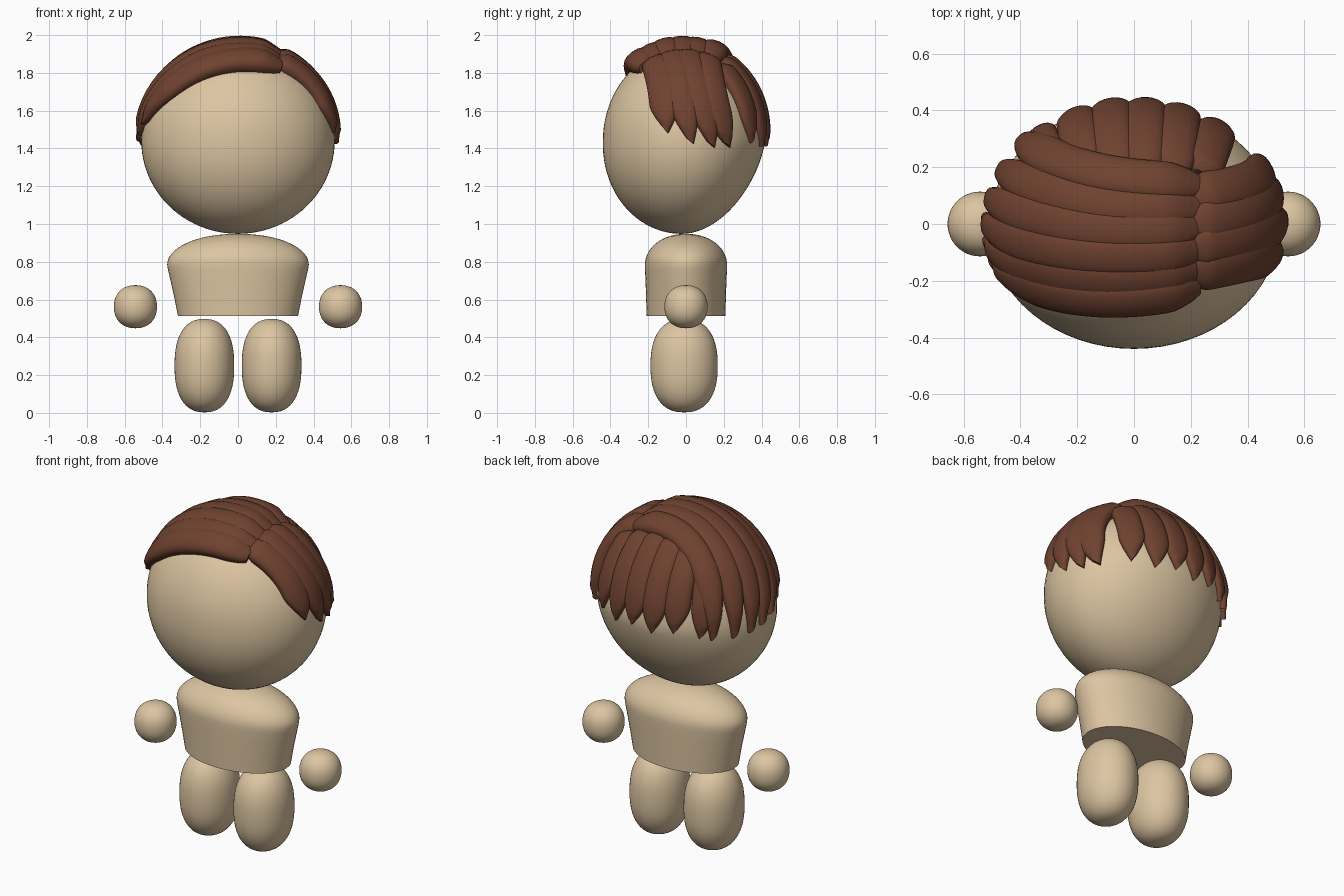
import bpy, bmesh, math
from mathutils import Vector as V

if "Cube" in bpy.data.objects:
    bpy.data.objects.remove(bpy.data.objects["Cube"])

C, R = V((0, -0.01, 1.44)), V((0.512, 0.43, 0.492))


def material(name, rgb):
    m = bpy.data.materials.new(name)
    m.diffuse_color = (*rgb, 1)
    m.use_nodes = True
    m.node_tree.nodes["Principled BSDF"].inputs["Base Color"].default_value = m.diffuse_color
    return m


skin = material("skin", (0.72, 0.56, 0.36))
brown = material("brown_hair", (0.16, 0.055, 0.03))


def from_rings(name, rings, mat):
    """Skin a closed mesh over a list of equal rings."""
    bm = bmesh.new()
    vs = [[bm.verts.new(p) for p in r] for r in rings]
    n = len(vs[0])
    for a, b in zip(vs, vs[1:]):
        for i in range(n):
            bm.faces.new((a[i], a[(i + 1) % n], b[(i + 1) % n], b[i]))
    bm.faces.new(vs[0][::-1])
    bm.faces.new(vs[-1])
    bmesh.ops.recalc_face_normals(bm, faces=bm.faces)
    me = bpy.data.meshes.new(name)
    bm.to_mesh(me)
    bm.free()
    ob = bpy.data.objects.new(name, me)
    bpy.context.collection.objects.link(ob)
    me.materials.append(mat)
    bpy.context.view_layer.objects.active = ob
    bpy.ops.object.select_all(action='DESELECT')
    ob.select_set(True)
    bpy.ops.object.shade_smooth_by_angle(angle=math.radians(50))
    return ob


def blob(name, c, r, power=2.0, seg=48, rows=32):
    """Ellipsoid whose profile gets boxier as power rises."""
    rings = []
    for j in range(rows + 1):
        a = math.pi * (0.003 + 0.994 * j / rows) - math.pi / 2
        w = math.cos(a) ** (2 / power)
        h = math.copysign(abs(math.sin(a)) ** (2 / power), a)
        rings.append([V((c[0] + r[0] * w * math.cos(t), c[1] + r[1] * w * math.sin(t), c[2] + r[2] * h))
                      for t in (2 * math.pi * i / seg for i in range(seg))])
    return from_rings(name, rings, skin)


# Head, with the lower back drawn in towards the neck
head = blob("head", C, R, seg=64, rows=48)
for v in head.data.vertices:
    d = (C.z - v.co.z) / R.z
    if d > 0 and v.co.y > 0:
        v.co.y *= 1 - 0.16 * d
    if d > 0:
        v.co.y -= 0.015 * d

# Legs and hands
for s, side in ((-1, "left"), (1, "right")):
    blob(side + "_leg", (s * 0.178, -0.01, 0.25), (0.158, 0.178, 0.247), 2.4)
    blob(side + "_hand", (s * 0.543, 0, 0.562), (0.114, 0.114, 0.114), 2.2)

# Torso: flared wall closed by a low dome
prof = [(0.318, 0.208, 0.512), (0.335, 0.211, 0.6), (0.355, 0.214, 0.69), (0.371, 0.217, 0.76)]
for k in range(0, 17):
    a = k / 16 * math.pi / 2 * 0.995
    w = math.cos(a) ** 0.95
    prof.append((0.375 * w, 0.217 * w, 0.785 + 0.163 * math.sin(a)))
from_rings("torso", [[V((a * math.cos(t), b * math.sin(t), z)) for t in
                      (2 * math.pi * i / 64 for i in range(64))] for a, b, z in prof], skin)


# Hair: flattened locks that hug the head
def unit(p):
    d = V(p) - C
    return V((d.x / R.x, d.y / R.y, d.z / R.z)).normalized()


def on_head(u):
    u = u.normalized()
    p = C + V((u.x * R.x, u.y * R.y, u.z * R.z))
    n = V((u.x / R.x, u.y / R.y, u.z / R.z)).normalized()
    return p, n


def top(x, y):
    q = max(0, 1 - (x / R.x) ** 2 - ((y - C.y) / R.y) ** 2)
    return (x, y, C.z + R.z * math.sqrt(q))


def side(s, y, z):
    q = max(0, 1 - ((z - C.z) / R.z) ** 2 - ((y - C.y) / R.y) ** 2)
    return (s * R.x * math.sqrt(q), y, z)


def back(x, z):
    q = max(0, 1 - ((z - C.z) / R.z) ** 2 - (x / R.x) ** 2)
    return (x, C.y + R.y * math.sqrt(q), z)


def lock(name, pts, width, thick, skew=0.0, steps=28, seg=20):
    a, b, c = (unit(p) for p in pts)

    def path(t):
        return (a * (2 * (t - 0.5) * (t - 1)) + b * (4 * t * (1 - t)) + c * (2 * t * (t - 0.5))).normalized()
    rings = []
    for j in range(steps + 1):
        t = j / steps
        p, n = on_head(path(t))
        tan = (on_head(path(t + 0.01))[0] - on_head(path(t - 0.01))[0]).normalized()
        across = tan.cross(n)
        start = min(1, 0.55 + 0.45 * math.sqrt(min(1, t / 0.12)))
        end = 1 if t < 0.72 else 1 - 0.78 * ((t - 0.72) / 0.28) ** 1.7
        w = width * start * end
        h = thick * min(1, 0.55 + t * 4) * (1 - 0.45 * t ** 2) * (1 if t < 0.95 else 0.75)
        ring = []
        for i in range(seg):
            g = 2 * math.pi * i / seg
            cw = math.copysign(abs(math.cos(g)) ** 0.8, math.cos(g))
            sh = math.copysign(abs(math.sin(g)) ** 0.8, math.sin(g))
            q = p + across * (w * cw) + tan * (skew * cw * t * t)
            d = V(((q.x - C.x) / R.x, (q.y - C.y) / R.y, (q.z - C.z) / R.z))
            q, m = on_head(d)
            ring.append(q + m * (h * (sh + 0.2)))
        rings.append(ring)
    from_rings(name, rings, brown)


# Long locks swept from the parting to the left: start y, middle y, end y, end z, thickness
for k, (y0, y1, y2, z, th) in enumerate([
        (-0.205, -0.245, -0.13, 1.53, 0.062), (-0.155, -0.18, -0.06, 1.48, 0.056),
        (-0.085, -0.10, 0.02, 1.45, 0.058), (-0.01, -0.01, 0.10, 1.43, 0.056),
        (0.06, 0.08, 0.19, 1.42, 0.055), (0.13, 0.18, 0.28, 1.42, 0.064)]):
    lock(f"left_lock_{k}", (top(0.22, y0), top(-0.17, y1), side(-1, y2, z)), 0.074, th, 0.02)

# Short locks falling to the right
for k, (y0, y1, y2, z) in enumerate([(-0.165, -0.125, -0.11, 1.5), (-0.08, -0.04, 0.02, 1.44),
                                     (0.0, 0.05, 0.13, 1.42), (0.1, 0.14, 0.21, 1.42)]):
    lock(f"right_lock_{k}", (top(0.19, y0), top(0.4, y1), side(1, y2, z)), 0.076, 0.05, -0.02)

# Back locks hanging from under the crown
for k in range(6):
    x = -0.33 + 0.124 * k
    lock(f"back_lock_{k}", (top(x * 0.8, 0.17), back(x * 0.95, 1.68), back(x, 1.43 + 0.02 * (k % 2))),
         0.072, 0.042, 0.02)
